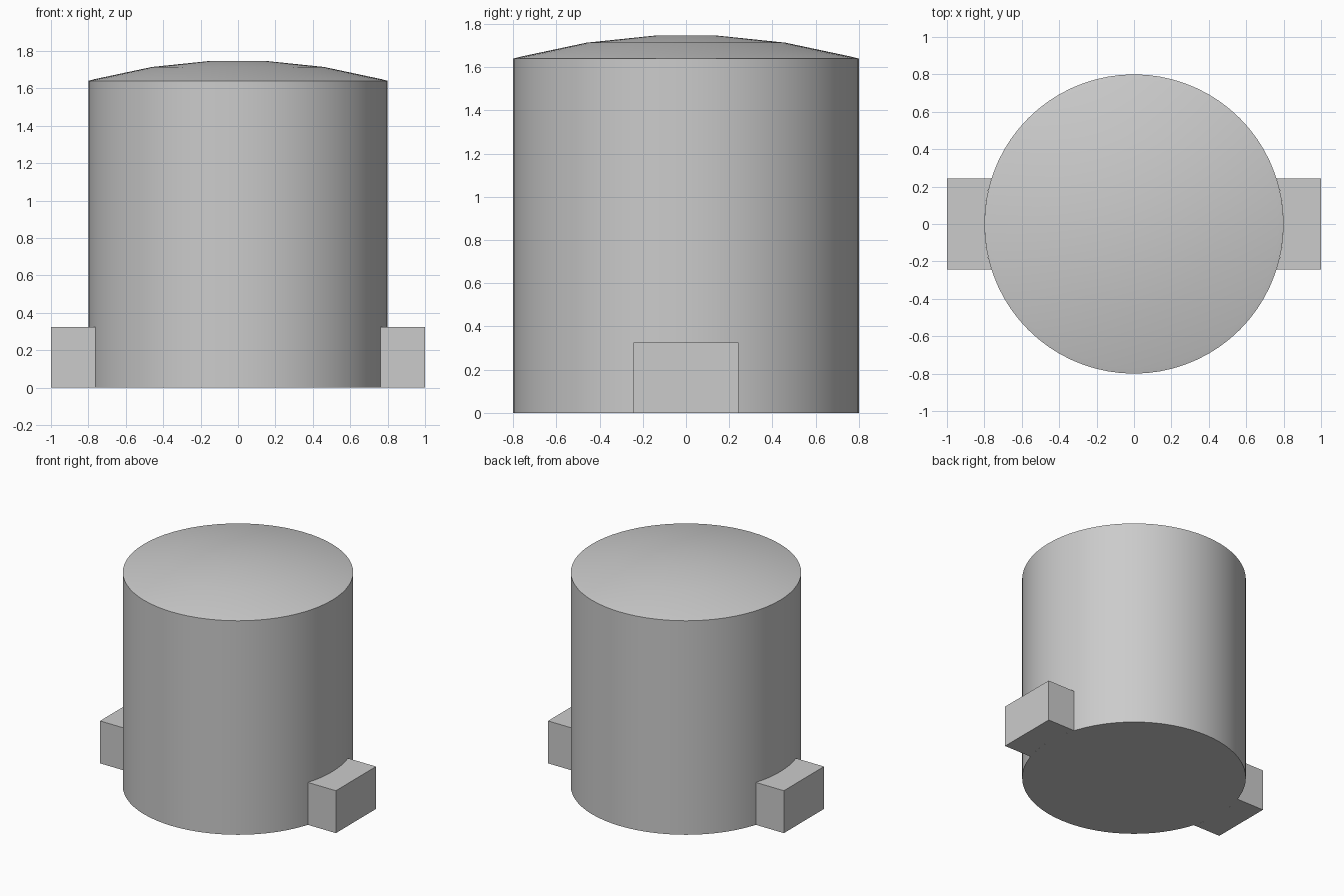
import bpy
import bmesh
from math import asin, cos, pi, sin, sqrt

if "Cube" in bpy.data.objects:
    bpy.data.objects.remove(bpy.data.objects["Cube"], do_unlink=True)

RADIUS, WALL_TOP, TOP = 0.8, 1.64, 1.75
FOOT_HALF, FOOT_TOP, FOOT_OUT = 0.243, 0.325, 1.0
SEGMENTS = 72

grey = bpy.data.materials.new("light grey")
grey.use_nodes = True
colour = (0.6, 0.6, 0.6, 1)
grey.diffuse_color = colour
grey.node_tree.nodes["Principled BSDF"].inputs["Base Color"].default_value = colour


def finish(bm, name):
    bmesh.ops.recalc_face_normals(bm, faces=bm.faces)
    mesh = bpy.data.meshes.new(name)
    bm.to_mesh(mesh)
    bm.free()
    mesh.materials.append(grey)
    obj = bpy.data.objects.new(name, mesh)
    bpy.context.collection.objects.link(obj)
    bpy.ops.object.select_all(action='DESELECT')
    obj.select_set(True)
    bpy.context.view_layer.objects.active = obj
    bpy.ops.object.shade_smooth_by_angle(angle=pi / 6)
    return obj


# Tank body: straight wall with a shallow spherical cap
rise = TOP - WALL_TOP
sphere = (RADIUS ** 2 + rise ** 2) / (2 * rise)
profile = [(RADIUS, 0), (RADIUS, WALL_TOP)]
for r in (0.77, 0.46, 0.15):
    profile.append((r, TOP - sphere + sqrt(sphere ** 2 - r ** 2)))

bm = bmesh.new()
rings = []
for r, z in profile:
    angles = [2 * pi * i / SEGMENTS for i in range(SEGMENTS)]
    rings.append([bm.verts.new((r * cos(a), r * sin(a), z)) for a in angles])
for low, high in zip(rings, rings[1:]):
    for i in range(SEGMENTS):
        j = (i + 1) % SEGMENTS
        bm.faces.new((low[i], low[j], high[j], high[i]))
bm.faces.new(rings[0])
bm.faces.new(rings[-1])
finish(bm, "tank_body")

# Side feet: blocks whose inner face follows the wall
reach = asin(FOOT_HALF / RADIUS)
for name, side in (("left_foot", 1), ("right_foot", -1)):
    outline = [(FOOT_OUT, -FOOT_HALF), (FOOT_OUT, FOOT_HALF)]
    for i in range(9):
        a = reach * (1 - i / 4)
        outline.append((RADIUS * cos(a), RADIUS * sin(a)))
    bm = bmesh.new()
    base = bm.faces.new([bm.verts.new((side * x, y, 0)) for x, y in outline])
    out = bmesh.ops.extrude_face_region(bm, geom=[base], use_keep_orig=True)
    for v in out["geom"]:
        if isinstance(v, bmesh.types.BMVert):
            v.co.z = FOOT_TOP
    finish(bm, name)
